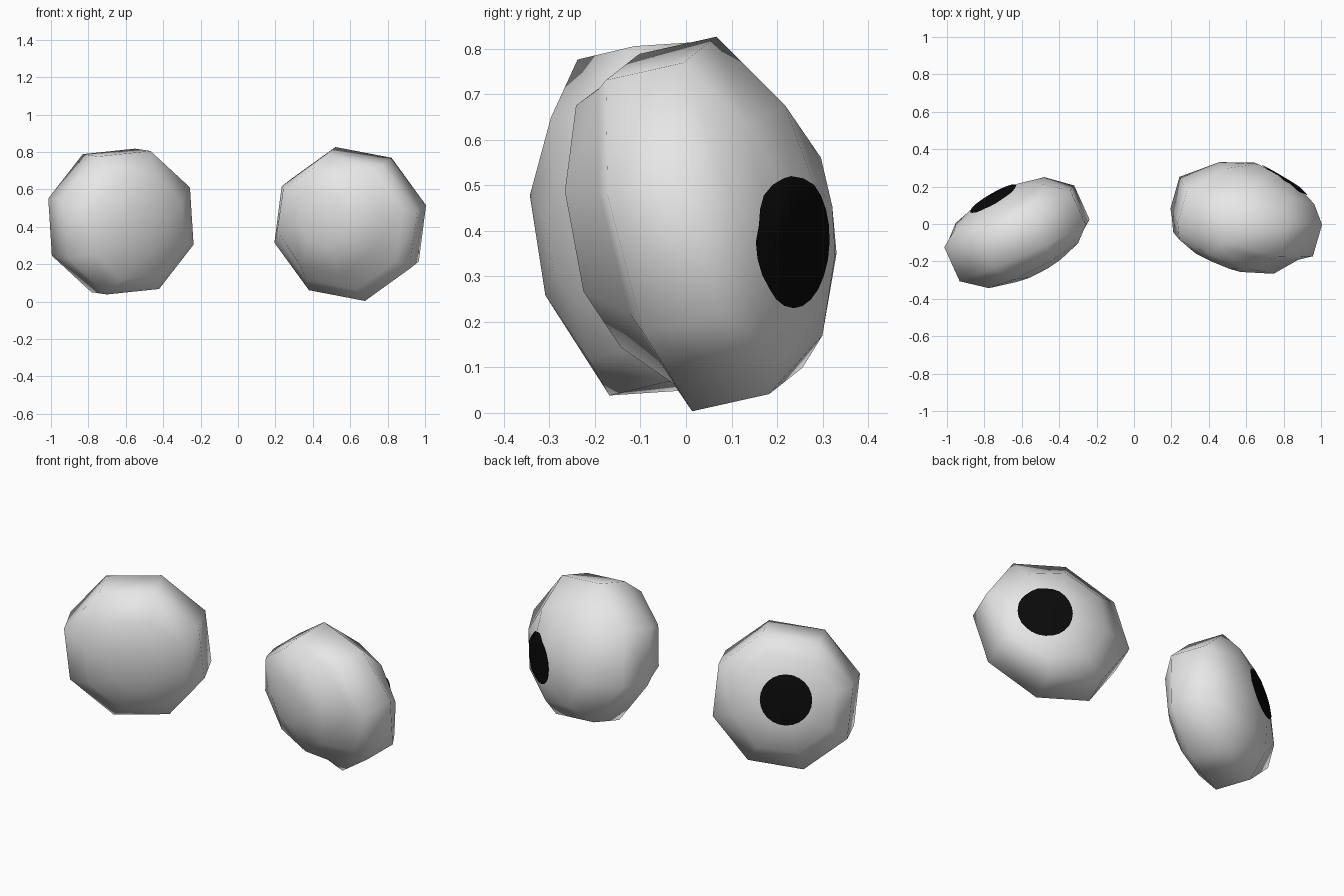
import bpy, bmesh, math
from mathutils import Vector
from mathutils.bvhtree import BVHTree

if "Cube" in bpy.data.objects:
    bpy.data.objects.remove(bpy.data.objects["Cube"])


def material(name, rgb):
    m = bpy.data.materials.new(name)
    m.diffuse_color = (*rgb, 1)
    m.use_nodes = True
    m.node_tree.nodes["Principled BSDF"].inputs["Base Color"].default_value = m.diffuse_color
    return m


WHITE = material("eye_white", (0.8, 0.8, 0.8))
BLACK = material("pupil_black", (0.003, 0.003, 0.003))
SIDES = 8


def add_object(name, bm, mat):
    mesh = bpy.data.meshes.new(name)
    bm.to_mesh(mesh)
    bm.free()
    mesh.materials.append(mat)
    obj = bpy.data.objects.new(name, mesh)
    bpy.context.collection.objects.link(obj)
    return obj


def eyeball(name, centre, axis, roll, lean, back, front):
    """Squashed eight-sided ball whose two caps lean off the rim's axis.
    back / front: (dent, rings), rings (depth, radius, shift, tilt) rim to pole."""
    n = Vector(axis).normalized()
    t = Vector((n.y, -n.x, 0)).normalized()
    u = t.cross(n)
    c = Vector(centre)
    w = (t * lean[0] + u * lean[1]).normalized()
    bm = bmesh.new()

    def cap(dent, rings, s):
        loops = []
        for d, r, shift, tilt in rings[:-1]:
            loop = []
            for i in range(SIDES):
                a = math.radians(roll) + i * math.tau / SIDES
                v = (t * math.sin(a) + u * math.cos(a)) * s
                loop.append(v * r + w * shift + n * (d - tilt * r * v.dot(w)))
            loops.append(loop)
        # extra ring between rim and cap, sunk on the side away from the lean
        if dent:
            loops.insert(1, [p.lerp(q, 0.4) - n * dent * (1 - p.normalized().dot(w)) / 2
                             for p, q in zip(loops[0], loops[1])])
        d, r, shift, tilt = rings[-1]
        tip = bm.verts.new(c + s * (w * shift + n * d))
        rows = [[bm.verts.new(c + s * p) for p in loop] for loop in loops]
        for lo, hi in zip(rows, rows[1:]):
            for i in range(SIDES):
                j = (i + 1) % SIDES
                bm.faces.new((lo[i], lo[j], hi[j], hi[i]))
        for i in range(SIDES):
            bm.faces.new((rows[-1][i], rows[-1][(i + 1) % SIDES], tip))
        return rows[0]

    rim_b, rim_f = cap(*back, 1), cap(*front, -1)
    for i in range(SIDES):
        j = (i + 1) % SIDES
        bm.faces.new((rim_f[i], rim_f[j], rim_b[j], rim_b[i]))
    bmesh.ops.recalc_face_normals(bm, faces=bm.faces)
    for f in bm.faces:
        f.smooth = True
    tree = BVHTree.FromBMesh(bm)
    add_object(name, bm, WHITE)
    return tree


def pupil(name, tree, centre, direction, radius, sides=24, steps=5):
    """Thin round patch laid onto the ball surface."""
    d = Vector(direction).normalized()
    t = Vector((d.y, -d.x, 0)).normalized()
    u = t.cross(d)
    c = Vector(centre)

    def drop(p):
        hit = tree.ray_cast(p + d, -d)[0]
        return (hit if hit else p) + d * 0.007

    bm = bmesh.new()
    mid = bm.verts.new(drop(c))
    prev = None
    for s in range(1, steps + 1):
        r = radius * s / steps
        loop = [bm.verts.new(drop(c + (t * math.cos(a) + u * math.sin(a)) * r))
                for a in (k * math.tau / sides for k in range(sides))]
        for i in range(sides):
            j = (i + 1) % sides
            if prev:
                bm.faces.new((prev[i], loop[i], loop[j], prev[j]))
            else:
                bm.faces.new((mid, loop[i], loop[j]))
        prev = loop
    bm.normal_update()
    for f in bm.faces:
        f.smooth = True
        if f.normal.dot(d) < 0:
            f.normal_flip()
    add_object(name, bm, BLACK)


# Left eye
RIM = (0.10, 0.402, 0, 0)
left = eyeball("left_eyeball", (-0.626, -0.05, 0.428), (-0.41, 0.905, 0.06), 17,
               (-0.65, 0.75),
               (0, [RIM, (0.185, 0.29, 0.03, 0.10), (0.225, 0.14, 0.05, 0.15), (0.23, 0, 0.06, 0)]),
               (0, [RIM, (0.182, 0.29, 0.03, 0.08), (0.226, 0.14, 0.05, 0.10), (0.232, 0, 0.06, 0)]))
pupil("left_pupil", left, (-0.75, 0.13, 0.50), (-0.53, 0.82, 0.25), 0.142)

# Right eye
RIM = (0.09, 0.41, 0, 0)
right = eyeball("right_eyeball", (0.60, 0.04, 0.415), (0.27, 0.94, 0.21), -11.7,
                (0.7, -0.7),
                (0, [RIM, (0.195, 0.28, 0.08, 0.17), (0.24, 0.14, 0.14, 0.36), (0.24, 0, 0.155, 0)]),
                (0.025, [RIM, (0.212, 0.295, 0.09, 0.13), (0.262, 0.14, 0.12, 0.18), (0.268, 0, 0.14, 0)]))
pupil("right_pupil", right, (0.80, 0.23, 0.375), (0.62, 0.78, 0.03), 0.145)
